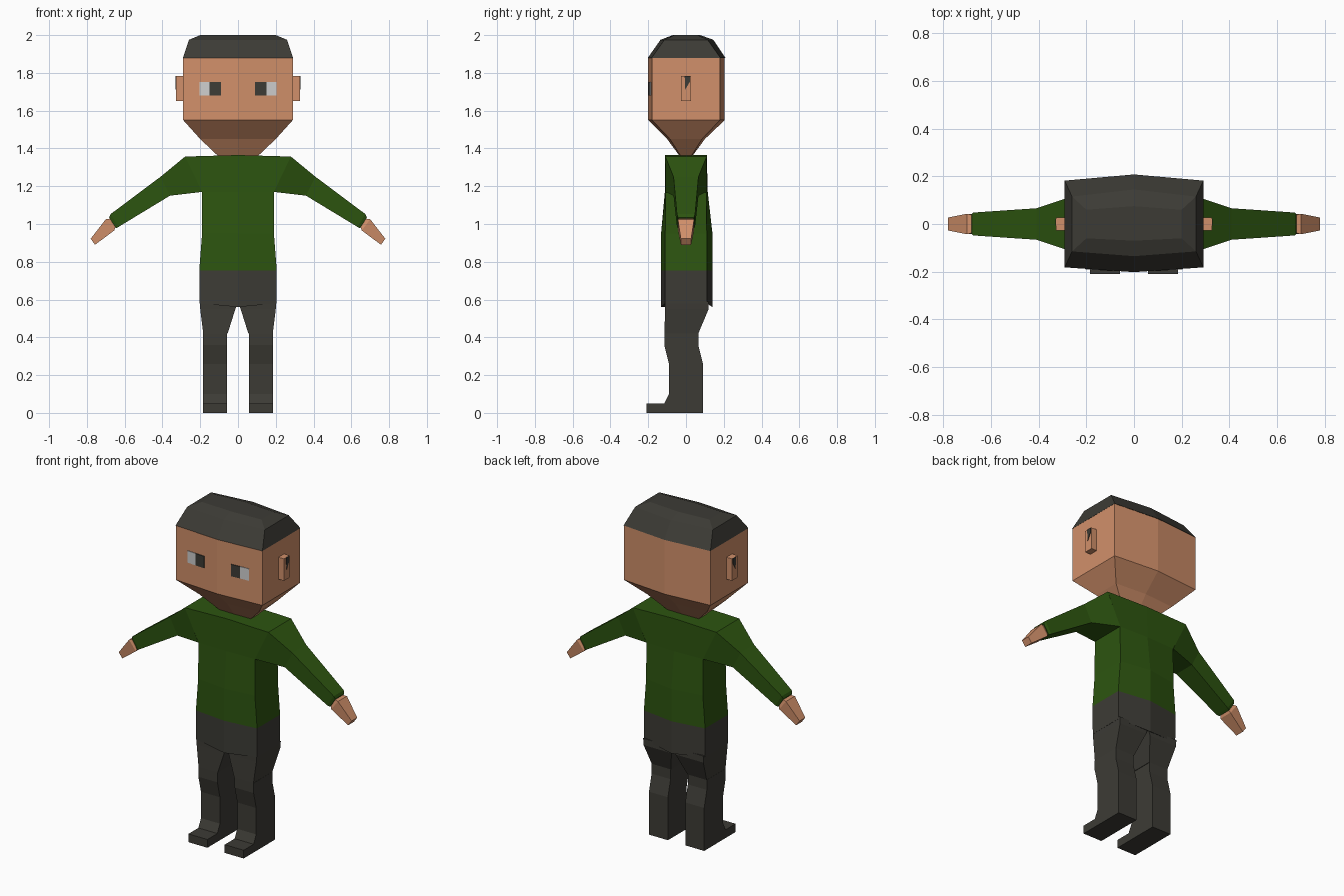
import bpy, bmesh
from mathutils import Vector

cube = bpy.data.objects.get("Cube")
if cube:
    bpy.data.objects.remove(cube)


def material(name, r, g, b):
    m = bpy.data.materials.new(name)
    m.diffuse_color = (r, g, b, 1)
    m.use_nodes = True
    bsdf = next(n for n in m.node_tree.nodes if n.type == "BSDF_PRINCIPLED")
    bsdf.inputs["Base Color"].default_value = (r, g, b, 1)
    return m


SKIN = material("skin", 0.64, 0.28, 0.145)
GREEN = material("green_shirt", 0.026, 0.09, 0.005)
CHARCOAL = material("charcoal", 0.046, 0.044, 0.036)
WHITE = material("eye_white", 0.62, 0.62, 0.62)


def loft(name, rings, mats, rule=None, caps=True, side=1):
    """Skin a list of equal-length point rings; side=-1 mirrors across x."""
    bm = bmesh.new()
    loops = [[bm.verts.new((x * side, y, z)) for x, y, z in ring] for ring in rings]
    n = len(rings[0])
    for a, b in zip(loops, loops[1:]):
        for i in range(n):
            j = (i + 1) % n
            bm.faces.new((a[i], a[j], b[j], b[i]))
    if caps:
        bm.faces.new(loops[0])
        bm.faces.new(loops[-1])
    bmesh.ops.recalc_face_normals(bm, faces=bm.faces)
    if rule:
        for f in bm.faces:
            f.material_index = rule(f.calc_center_median())
    me = bpy.data.meshes.new(name)
    bm.to_mesh(me)
    bm.free()
    for m in mats:
        me.materials.append(m)
    ob = bpy.data.objects.new(name, me)
    bpy.context.collection.objects.link(ob)
    return ob


def six(z, x, corner, front, back, mid_drop=0):
    """Six-sided section: four corners plus a front and a back centre point."""
    return [(-x, -corner, z), (0, -front, z - mid_drop), (x, -corner, z),
            (x, corner, z), (0, back, z - mid_drop), (-x, corner, z)]


def rect(z, x0, x1, y0, y1):
    return [(x0, y0, z), (x1, y0, z), (x1, y1, z), (x0, y1, z)]


def slanted(top, bottom, y):
    """Four-sided limb section between a top and a bottom (x, z) point."""
    (tx, tz), (bx, bz) = top, bottom
    return [(tx, -y, tz), (tx, y, tz), (bx, y, bz), (bx, -y, bz)]


def prism(name, outline, x0, x1, mat, side=1):
    """Extrude a (y, z) outline across x."""
    return loft(name, [[(x, y, z) for y, z in outline] for x in (x0, x1)], [mat], side=side)


# Head with tapered jaw, and the hair cap on top
loft("head", [six(1.355, .10, .025, .03, .03), six(1.45, .20, .085, .10, .10),
              six(1.55, .29, .18, .20, .205), six(1.88, .29, .18, .20, .205)], [SKIN])
loft("hair", [six(1.88, .291, .182, .202, .208), six(1.975, .26, .115, .135, .145),
              six(2.0, .20, .06, .07, .075)], [CHARCOAL])

# Torso: shirt above the waist, trousers below
loft("torso", [six(.58, .203, .11, .132, .14, .02), six(.755, .205, .11, .132, .14),
               six(.95, .19, .11, .132, .14), six(1.17, .19, .108, .112, .115),
               six(1.357, .28, .11, .11, .11, -.008)],
     [GREEN, CHARCOAL], rule=lambda c: int(c.z < .755))

FOOT_AND_SHIN = [(-.115, .42), (-.115, .36), (-.09, .26), (-.09, .10), (-.115, .05),
                 (-.21, .05), (-.21, 0), (.09, 0), (.09, .26), (.065, .36), (.065, .42)]

for label, s in (("left", 1), ("right", -1)):
    # Arm and hand
    loft(label + "_arm", [slanted((.28, 1.357), (.19, 1.17), .109),
                          slanted((.41, 1.25), (.36, 1.15), .066),
                          slanted((.675, 1.052), (.632, .985), .048),
                          slanted((.682, 1.035), (.646, .978), .042)], [GREEN], side=s)
    loft(label + "_hand", [slanted((.665, 1.03), (.645, .995), .032),
                           slanted((.70, 1.025), (.655, .966), .043),
                           slanted((.78, .922), (.757, .89), .027)], [SKIN], side=s)

    # Leg
    loft(label + "_thigh", [rect(.59, 0, .203, -.11, .12), rect(.55, .014, .20, -.11, .12),
                            rect(.42, .055, .184, -.115, .065)], [CHARCOAL], side=s)
    prism(label + "_shin_and_foot", FOOT_AND_SHIN, .058, .185, CHARCOAL, s)

    # Ear with a dark inner mark
    prism(label + "_ear", [(-.027, 1.65), (.027, 1.65), (.027, 1.783), (-.027, 1.783)],
          .285, .327, SKIN, s)
    prism(label + "_ear_mark", [(-.007, 1.783), (.022, 1.783), (.022, 1.755), (-.004, 1.712)],
          .322, .330, CHARCOAL, s)

    # Eye plates following the angled face
    for part, x0, x1, mat in (("eye_white", .15, .205, WHITE), ("iris", .09, .15, CHARCOAL)):
        rings = []
        for depth in (-.004, .003):
            pts = ((x0, 1.68), (x1, 1.68), (x1, 1.752), (x0, 1.752))
            rings.append([(x, -.20 + .02 * x / .29 + depth, z) for x, z in pts])
        loft(label + "_" + part, rings, [mat], side=s)
